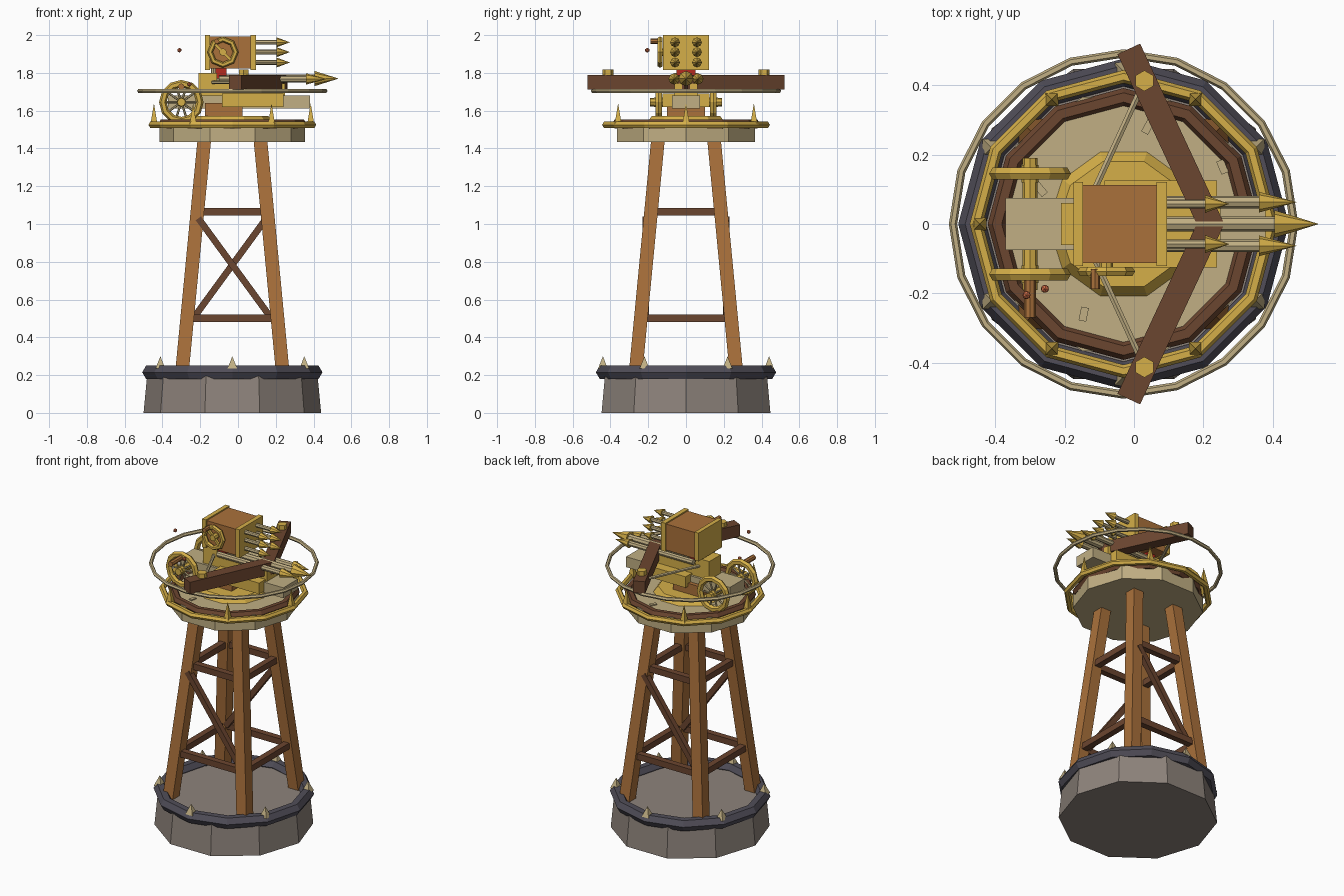
import bpy, bmesh, math
from mathutils import Vector, Matrix

if "Cube" in bpy.data.objects:
    bpy.data.objects.remove(bpy.data.objects["Cube"])

CX = -0.03  # tower axis


def mat(name, r, g, b):
    m = bpy.data.materials.new(name)
    m.diffuse_color = tuple(c ** 2.2 for c in (r, g, b)) + (1,)
    m.use_nodes = True
    m.node_tree.nodes["Principled BSDF"].inputs["Base Color"].default_value = m.diffuse_color
    return m


STONE = mat("stone", .55, .51, .48)
IRON = mat("iron", .32, .31, .35)
WOOD = mat("wood", .66, .44, .24)
DARK = mat("dark_wood", .42, .28, .20)
TAN = mat("bone", .75, .68, .51)
GOLD = mat("gold", .83, .68, .29)
COPPER = mat("copper", .80, .42, .28)
RED = mat("red", .70, .18, .14)


def finish(bm, name, m):
    bmesh.ops.recalc_face_normals(bm, faces=bm.faces)
    me = bpy.data.meshes.new(name)
    bm.to_mesh(me)
    bm.free()
    me.materials.append(m)
    ob = bpy.data.objects.new(name, me)
    bpy.context.collection.objects.link(ob)
    return ob


def box(name, m, x, y, z, rot=0):
    """Box from (min, max) ranges, optionally turned about its own z."""
    size = [b - a for a, b in (x, y, z)]
    mid = [(a + b) / 2 for a, b in (x, y, z)]
    bm = bmesh.new()
    bmesh.ops.create_cube(bm, size=1, matrix=Matrix.Translation(mid)
                          @ Matrix.Rotation(rot, 4, 'Z') @ Matrix.Diagonal((*size, 1)))
    return finish(bm, name, m)


def tube(name, m, a, b, r1, r2=None, n=8, spin=0):
    """Cylinder or cone between two points."""
    a, b = Vector(a), Vector(b)
    d = b - a
    bm = bmesh.new()
    bmesh.ops.create_cone(bm, cap_ends=True, segments=n, radius1=r1,
                          radius2=r1 if r2 is None else r2, depth=d.length,
                          matrix=Matrix.Translation((a + b) / 2)
                          @ d.to_track_quat('Z', 'Y').to_matrix().to_4x4()
                          @ Matrix.Rotation(spin, 4, 'Z'))
    bmesh.ops.remove_doubles(bm, verts=bm.verts, dist=1e-6)
    return finish(bm, name, m)


def ring(name, m, c, R, r, n=12, k=6, upright=False):
    """Low-poly torus, flat or standing in the xz plane."""
    bm = bmesh.new()
    rows = []
    for i in range(n):
        t = math.tau * i / n
        row = []
        for j in range(k):
            p = math.tau * j / k
            q = R + r * math.cos(p)
            u, v, w = q * math.cos(t), q * math.sin(t), r * math.sin(p)
            row.append(bm.verts.new(Vector(c) + Vector((u, w, v) if upright else (u, v, w))))
        rows.append(row)
    for i in range(n):
        a, b = rows[i], rows[(i + 1) % n]
        for j in range(k):
            bm.faces.new((a[j], b[j], b[(j + 1) % k], a[(j + 1) % k]))
    return finish(bm, name, m)


def beam(name, m, a, b, w, h, ends_level=False):
    """Rectangular bar between two points; level ends keep axis-aligned feet."""
    a, b = Vector(a), Vector(b)
    bm = bmesh.new()
    if ends_level:
        s, u = Vector((w / 2, 0, 0)), Vector((0, h / 2, 0))
    else:
        d = (b - a).normalized()
        ref = Vector((0, 0, 1)) if abs(d.y) > .01 or abs(d.z) < .01 else Vector((0, 1, 0))
        s = d.cross(ref).normalized() * w / 2
        u = s.normalized().cross(d) * h / 2
    q = [[bm.verts.new(p + i * s + j * u) for i, j in ((-1, -1), (1, -1), (1, 1), (-1, 1))]
         for p in (a, b)]
    bm.faces.new(q[0])
    bm.faces.new(q[1])
    for i in range(4):
        k = (i + 1) % 4
        bm.faces.new((q[0][i], q[0][k], q[1][k], q[1][i]))
    return finish(bm, name, m)


def polar(r, deg, z):
    t = math.radians(deg)
    return CX + r * math.cos(t), r * math.sin(t), z


# stone base with iron band and six studs
tube("stone_base", STONE, (CX, 0, 0), (CX, 0, .21), .47, .45, 10, math.pi / 2)
ring("iron_band", IRON, (CX, 0, .215), .437, .04, 12, 6)
for i in range(6):
    a = 30 + 60 * i
    tube("base_stud", TAN, polar(.44, a, .235), polar(.44, a, .3), .036, 0, 4, math.pi / 4)


# legs and bracing
def leg_off(z):
    return .268 - .118 * (z - .2) / 1.23


for sx in (-1, 1):
    for sy in (-1, 1):
        b, t = leg_off(.19), leg_off(1.46)
        beam("leg", WOOD, (CX + sx * b, sy * b, .19), (CX + sx * t, sy * t, 1.46), .072, .072, True)
for z in (.5, 1.065):
    o = leg_off(z)
    for s in (-1, 1):
        box("cross_rail", DARK, (CX - o, CX + o), (s * o - .02, s * o + .02), (z - .02, z + .02))
        box("side_rail", DARK, (CX + s * o - .02, CX + s * o + .02), (-o, o), (z - .02, z + .02))
for s in (-1, 1):
    beam("diagonal_brace", DARK, (CX + s * .18, s * .213, 1.03),
         (CX - s * .2, s * .213, .51), .035, .035)

# platform, rim rings, spikes and outer hoop
tube("platform", TAN, (CX, 0, 1.435), (CX, 0, 1.535), .385, .385, 10, math.pi / 2)
ring("wood_rim", DARK, (CX, 0, 1.53), .365, .027)
ring("gold_rim", GOLD, (CX, 0, 1.525), .425, .019)
for i in range(6):
    a = 60 * i
    tube("rim_spike", GOLD, polar(.415, a, 1.525), polar(.415, a, 1.64), .027, 0, 4, math.pi / 4)
ring("outer_hoop", TAN, (CX, 0, 1.705), .492, .012, 20, 6)
for x, y, r in ((.04, .28, -.5), (.255, .165, .4), (-.145, -.26, -.2), (-.27, .1, .7)):
    box("deck_plate", TAN, (x - .011, x + .011), (y - .02, y + .02), (1.53, 1.542), r)

# turntable and carriage
tube("turntable", GOLD, (CX, 0, 1.53), (CX, 0, 1.572), .222, .19, 10, math.pi / 2)
box("pedestal", WOOD, (-.175, .025), (-.1, .1), (1.56, 1.64))
box("stock", TAN, (-.37, .38), (-.075, .075), (1.612, 1.68))
box("carriage", GOLD, (-.085, .24), (-.125, .125), (1.62, 1.692))
box("bolt_rail", GOLD, (-.12, .25), (-.06, .06), (1.68, 1.745))
box("trigger_block", GOLD, (-.21, -.11), (-.06, .06), (1.67, 1.80))

# crank wheels with spokes and axle
for s in (-1, 1):
    y = .145 * s
    ring("wheel_rim", GOLD, (-.3, y, 1.645), .098, .02, 12, 6, True)
    tube("wheel_hub", GOLD, (-.3, y - .025, 1.645), (-.3, y + .025, 1.645), .025)
    for i in range(5):
        t = math.pi * i / 5
        d = Vector((math.cos(t), 0, math.sin(t))) * .095
        c = Vector((-.3, y, 1.645))
        tube("wheel_spoke", TAN, c - d, c + d, .006, n=6)
tube("wheel_axle", GOLD, (-.3, -.19, 1.645), (-.3, .19, 1.645), .022)
tube("wheel_handle", WOOD, (-.3, -.14, 1.727), (-.3, -.27, 1.727), .017)
for p in ((-.31, -.205, 1.92), (-.257, -.187, 1.74)):
    bm = bmesh.new()
    bmesh.ops.create_icosphere(bm, subdivisions=1, radius=.013, matrix=Matrix.Translation(p))
    finish(bm, "spark", COPPER)

# bow arms, pivot bolts and string
for s in (-1, 1):
    beam("bow_arm", DARK, (.23, -.02 * s, 1.75), (-.015, .505 * s, 1.75), .072, .078)
    tube("arm_bolt", GOLD, (.03, .413 * s, 1.77), (.03, .413 * s, 1.818), .03, n=6)
    tube("bow_string", TAN, (.02, .39 * s, 1.75), (-.155, .01 * s, 1.75), .01, n=6)


# bolts: shaft plus pointed head
def arrow(name, x0, x1, x2, y, z, r, rh):
    tube(name + "_shaft", TAN, (x0, y, z), (x1 + .01, y, z), r)
    tube(name + "_head", GOLD, (x1, y, z), (x2, y, z), rh, 0)


arrow("main_bolt", -.17, .405, .533, 0, 1.77, .022, .04)
for s in (-1, 1):
    arrow("side_bolt", -.1, .36, .47, .063 * s, 1.768, .018, .03)
    for z in (1.855, 1.91, 1.962):
        arrow("rack_arrow", .05, .205, .275, .058 * s, z, .013, .026)

# arrow rack on its post
box("rack_body", WOOD, (-.15, .07), (-.112, .112), (1.822, 1.992))
for x in ((-.175, -.147), (.065, .095)):
    box("rack_frame", GOLD, x, (-.121, .121), (1.815, 2.0))
tube("rack_post", TAN, (-.13, -.03, 1.69), (-.13, -.03, 1.825), .014)
box("rack_mount", RED, (-.12, -.06), (-.05, .05), (1.77, 1.825))

# aiming handwheel on the rack's front side
ring("handwheel", GOLD, (-.08, -.137, 1.91), .068, .015, 8, 6, True)
beam("handwheel_bar", GOLD, (-.125, -.137, 1.955), (-.035, -.137, 1.865), .016, .016)
tube("handwheel_axle", GOLD, (-.08, -.1, 1.91), (-.08, -.15, 1.91), .02)
tube("handwheel_handle", WOOD, (-.112, -.13, 1.967), (-.112, -.188, 1.967), .014)
